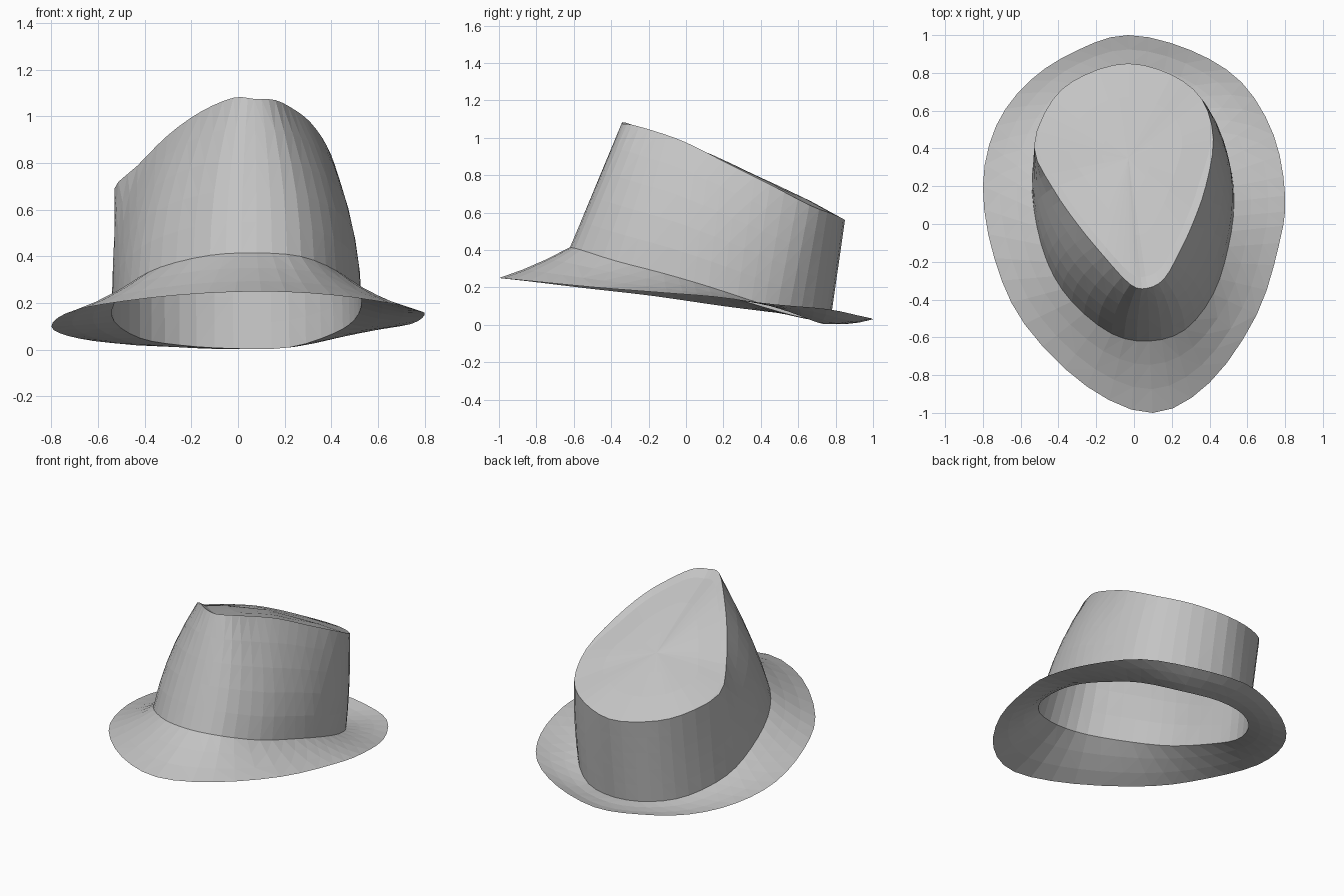
import bpy
import bmesh
from mathutils import Vector

cube = bpy.data.objects.get("Cube")
if cube:
    bpy.data.objects.remove(cube, do_unlink=True)

felt = bpy.data.materials.new("grey_felt")
felt.use_nodes = True
GREY = (0.55, 0.55, 0.55, 1)
felt.diffuse_color = GREY
felt.node_tree.nodes["Principled BSDF"].inputs["Base Color"].default_value = GREY

# Outlines run from the front, over the left side, round the back
BRIM_EDGE = [(.1, -1, .25), (.4, -.84, .235), (.65, -.48, .2), (.77, -.1, .17),
             (.8, .15, .15), (.74, .47, .11), (.57, .75, .085), (.3, .92, .05),
             (-.03, 1, .03), (-.3, .92, .025), (-.55, .76, .03), (-.73, .52, .06),
             (-.8, .2, .1), (-.74, -.18, .155), (-.58, -.53, .195), (-.25, -.86, .235)]
CROWN_BASE = [(.08, -.62, .415), (.27, -.56, .4), (.42, -.37, .34), (.5, -.12, .275),
              (.53, .12, .205), (.5, .35, .13), (.41, .55, .07), (.22, .71, .01),
              (-.02, .77, .005), (-.25, .72, .02), (-.42, .57, .05), (-.53, .33, .12),
              (-.53, .08, .2), (-.46, -.2, .285), (-.33, -.41, .355), (-.12, -.58, .405)]
CROWN_RIM = [(.07, -.34, 1.075), (.16, -.29, 1.07), (.24, -.15, 1.03), (.31, 0, .975),
             (.38, .2, .875), (.42, .45, .75), (.36, .66, .64), (.2, .79, .59),
             (-.03, .85, .56), (-.26, .79, .58), (-.43, .66, .62), (-.53, .41, .69),
             (-.43, .19, .79), (-.3, 0, .92), (-.16, -.17, 1.02), (-.02, -.32, 1.08)]
ROOF_CENTRE = Vector((-.03, .35, .8))


def smooth_ring(points, steps=3):
    """Closed spline through the points."""
    pts = [Vector(p) for p in points]
    n = len(pts)
    ring = []
    for i in range(n):
        a, b, c, d = (pts[(i + k) % n] for k in (-1, 0, 1, 2))
        for s in range(steps):
            t = s / steps
            ring.append(b + (c - a) * (t / 2)
                        + (a * 2 - b * 5 + c * 4 - d) * (t * t / 2)
                        + (b * 3 - a - c * 3 + d) * (t ** 3 / 2))
    return ring


def blend(ring_a, ring_b, t):
    return [a.lerp(b, t) for a, b in zip(ring_a, ring_b)]


def loft(name, rings, centre=None):
    """Skin a stack of rings, optionally closed to a centre point."""
    bm = bmesh.new()
    rows = [[bm.verts.new(p) for p in ring] for ring in rings]
    n = len(rows[0])
    for low, high in zip(rows, rows[1:]):
        for i in range(n):
            j = (i + 1) % n
            bm.faces.new((low[i], low[j], high[j], high[i]))
    if centre:
        tip = bm.verts.new(centre)
        for i in range(n):
            bm.faces.new((rows[-1][i], rows[-1][(i + 1) % n], tip))
    bmesh.ops.triangulate(bm, faces=bm.faces[:])
    mesh = bpy.data.meshes.new(name)
    bm.to_mesh(mesh)
    bm.free()
    mesh.materials.append(felt)
    obj = bpy.data.objects.new(name, mesh)
    bpy.context.collection.objects.link(obj)
    return obj


edge, base, rim = map(smooth_ring, (BRIM_EDGE, CROWN_BASE, CROWN_RIM))

# Brim: slightly dished between its edge and the crown
brim_rings = [edge]
for t in (.33, .67):
    brim_rings.append([p - Vector((0, 0, .01)) for p in blend(edge, base, t)])
loft("brim", brim_rings + [base])

# Crown wall: the flanks swell outward where they lean in
wall = [base]
for t in (.2, .4, .6, .8):
    row = blend(base, rim, t)
    for p, low, high in zip(row, base, rim):
        p.x += (low.x - high.x) * t * (1 - t) * .9
    wall.append(row)
loft("crown_wall", wall + [rim])

# Crown roof: a rolled lip at the front and flanks, fading out at the back
lip = []
for p in rim:
    fade = min(1, max(0, (.55 - p.y) * 3))
    q = p.lerp(ROOF_CENTRE, .09 * fade)
    q.z -= .012 * fade
    lip.append(q)
roof = [rim, lip]
for t in (.35, .7):
    row = [p.lerp(ROOF_CENTRE, t) for p in lip]
    for p in row:
        p.z += .012
    roof.append(row)
loft("crown_roof", roof, ROOF_CENTRE + Vector((0, 0, .01)))
